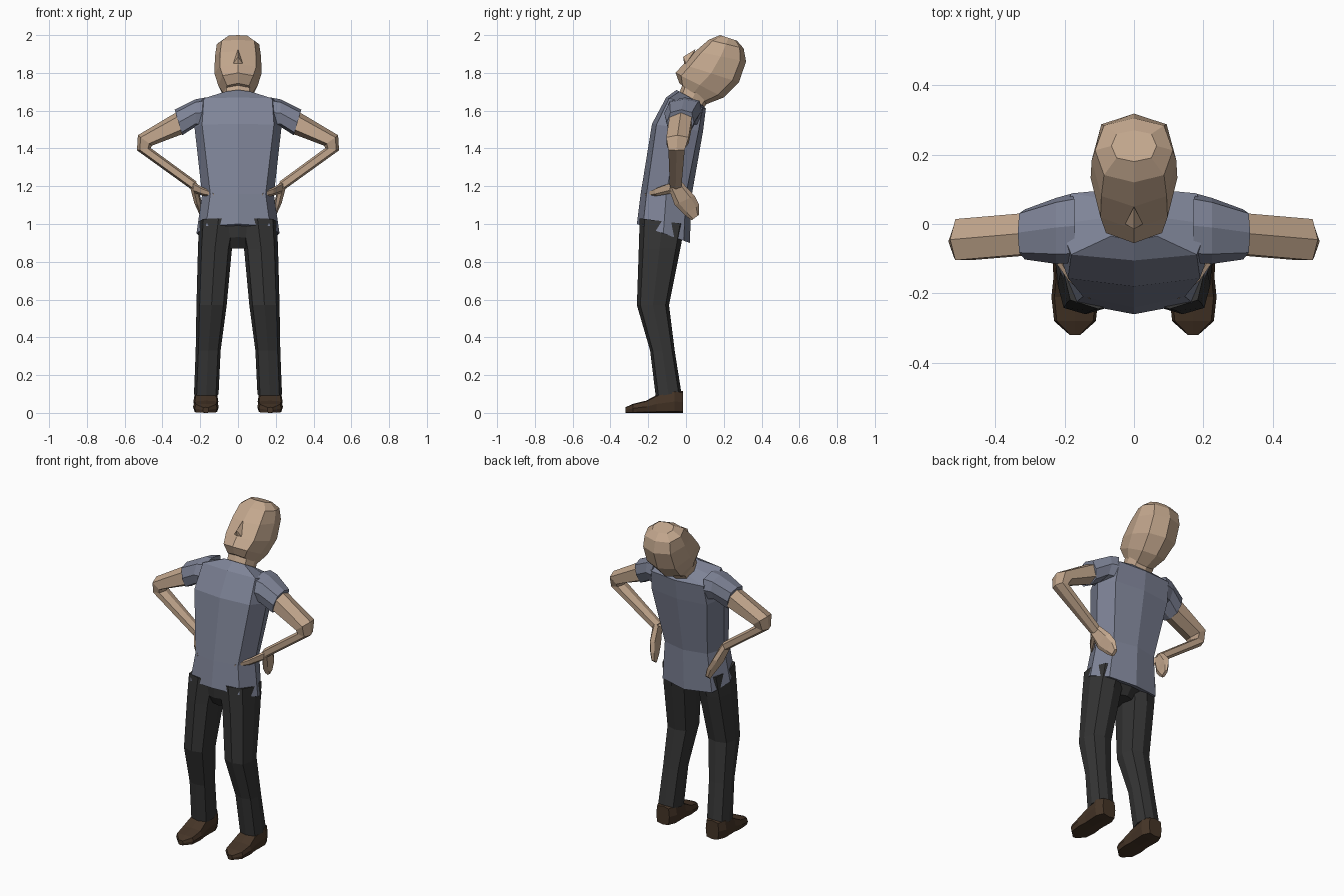
import bpy, bmesh, math
from mathutils import Vector


def material(name, rgb):
    m = bpy.data.materials.new(name)
    m.diffuse_color = (*rgb, 1)
    return m


SKIN = material("skin", (0.55, 0.39, 0.27))
SHIRT = material("shirt", (0.21, 0.23, 0.31))
PANTS = material("pants", (0.035, 0.035, 0.035))
LEATHER = material("leather", (0.06, 0.035, 0.02))
X, Y = Vector((1, 0, 0)), Vector((0, 1, 0))


def finish(name, bm, mat, mirror):
    bmesh.ops.recalc_face_normals(bm, faces=bm.faces)
    me = bpy.data.meshes.new(name)
    bm.to_mesh(me)
    bm.free()
    me.materials.append(mat)
    ob = bpy.data.objects.new(name, me)
    bpy.context.collection.objects.link(ob)
    if mirror:
        ob.modifiers.new("mirror", 'MIRROR').use_mirror_merge = False


def loft(name, mat, rings, axis=X, n=8, power=0.75, mirror=False):
    """Each ring: two opposite points p, q, half width along axis, optional squareness."""
    bm = bmesh.new()
    loops = []
    for p, q, w, *pw in rings:
        p, q = Vector(p), Vector(q)
        e = pw[0] if pw else power
        loop = []
        for k in range(n):
            c, s = (round(f(2 * math.pi * k / n), 6) for f in (math.cos, math.sin))
            c, s = (math.copysign(abs(t) ** e, t) for t in (c, s))
            loop.append(bm.verts.new((p + q) / 2 + (p - q) / 2 * c + axis * w * s))
        loops.append(loop)
    for a, b in zip(loops, loops[1:]):
        for k in range(n):
            j = (k + 1) % n
            bm.faces.new((a[k], a[j], b[j], b[k]))
    bm.faces.new(loops[0])
    bm.faces.new(loops[-1])
    finish(name, bm, mat, mirror)


def profile(rows, x=0):
    """Rows of front y, z, back y, z, half width (and x centre)."""
    return [((r[5] if len(r) > 5 else x, r[0], r[1]),
             (r[5] if len(r) > 5 else x, r[2], r[3]), r[4]) for r in rows]


# Shirt body, leaning back
loft("shirt", SHIRT, [
    ((0, -.26, 1.0), (0, .02, .90), .22),
    ((0, -.24, 1.16), (0, .03, 1.15), .19),
    ((0, -.18, 1.53), (0, .09, 1.49), .23, .55),
    ((0, -.105, 1.67), (0, .105, 1.61), .215, .5),
    ((0, -.05, 1.71), (0, .085, 1.635), .085)])

# Short sleeves
loft("sleeve", SHIRT, [
    ((.17, -.005, 1.67), (.19, -.02, 1.51), .10),
    ((.225, -.01, 1.66), (.225, -.03, 1.515), .095),
    ((.335, -.025, 1.605), (.295, -.035, 1.47), .072)],
    axis=Y, power=.7, mirror=True)

# Bent arms, one tube from sleeve to wrist
loft("arm", SKIN, [
    ((.30, -.025, 1.607), (.27, -.03, 1.485), .066),
    ((.53, -.045, 1.47), (.455, -.045, 1.415), .066),
    ((.535, -.05, 1.39), (.462, -.05, 1.402), .048),
    ((.25, -.055, 1.185), (.22, -.055, 1.225), .034)],
    axis=Y, n=6, mirror=True)

# Hands on hips: flat palm with fingers to the back, thumb to the front
loft("hand", SKIN, [
    ((.235, -.09, 1.185), (.235, -.025, 1.225), .02),
    ((.215, -.06, 1.10), (.215, .045, 1.15), .018),
    ((.195, -.01, 1.05), (.195, .07, 1.10), .015),
    ((.185, .03, 1.02), (.185, .07, 1.05), .01)],
    n=6, mirror=True)
loft("thumb", SKIN, [
    ((.24, -.06, 1.225), (.235, -.06, 1.165), .035),
    ((.19, -.145, 1.195), (.185, -.145, 1.15), .02),
    ((.13, -.205, 1.165), (.125, -.205, 1.145), .012)],
    axis=Y, n=6, mirror=True)

# Neck and tilted head
loft("neck", SKIN, profile([
    (-.045, 1.67, .08, 1.59, .08),
    (-.01, 1.76, .13, 1.67, .08)]))
loft("head", SKIN, profile([
    (-.035, 1.745, .11, 1.635, .075),
    (-.055, 1.80, .20, 1.67, .105),
    (-.015, 1.845, .28, 1.75, .125),
    (.05, 1.915, .318, 1.86, .122),
    (.12, 1.975, .305, 1.93, .112),
    (.18, 2.0, .27, 1.97, .065)]))

# Nose wedge
bm = bmesh.new()
for co in [(0, .05, 1.925), (0, -.015, 1.885), (0, .03, 1.86),
           (-.025, .0, 1.85), (.025, .0, 1.85), (0, -.01, 1.85)]:
    bm.verts.new(co)
bmesh.ops.convex_hull(bm, input=bm.verts)
finish("nose", bm, SKIN, False)

# Trouser legs and seat
loft("trouser_leg", PANTS, profile([
    (-.245, 1.03, -.005, 1.0, .103, .103),
    (-.25, .87, -.03, .87, .09, .122),
    (-.26, .57, -.09, .57, .08, .14),
    (-.19, .33, -.06, .33, .066, .158),
    (-.16, .085, -.025, .11, .065, .168)]), power=.7, mirror=True)
loft("seat", PANTS, profile([
    (-.24, 1.03, -.005, 1.0, .17),
    (-.235, .93, -.015, .92, .13),
    (-.20, .87, -.06, .87, .07)]))

# Shoes, heel to toe
loft("shoe", LEATHER, [((.17, y, 0), (.17, y, h), w) for y, h, w in [
    (-.015, .115, .045), (-.06, .12, .066), (-.155, .095, .062),
    (-.21, .065, .068), (-.28, .048, .06), (-.32, .03, .015)]],
    power=.4, mirror=True)
